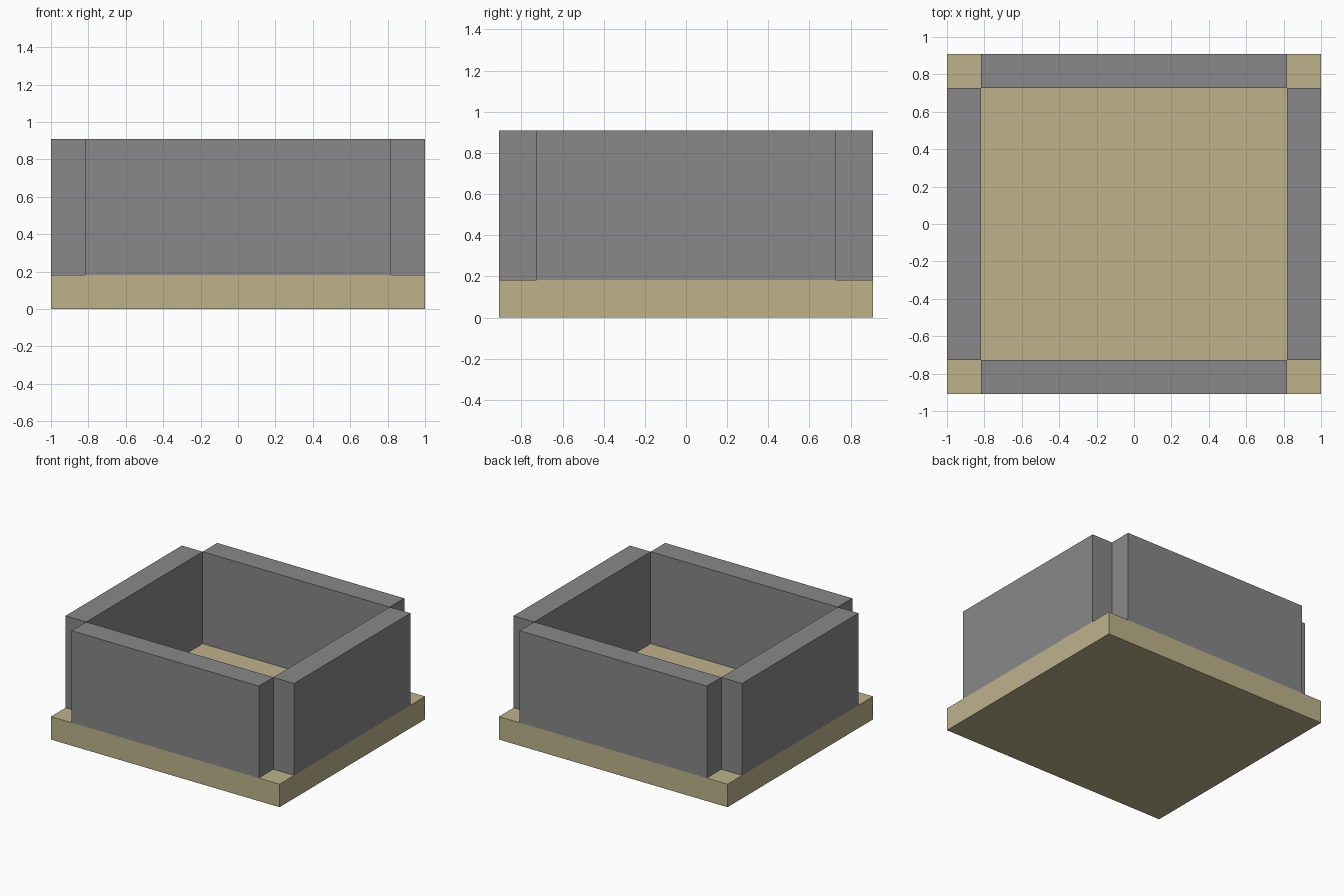
import bpy
from mathutils import Matrix, Vector
import bmesh

cube = bpy.data.objects.get("Cube")
if cube:
    bpy.data.objects.remove(cube, do_unlink=True)

UNIT = 1 / 11          # the model is laid out on a grid of elevenths
HALF_X, HALF_Y = 11 * UNIT, 10 * UNIT
THICK = 2 * UNIT       # slab height and wall thickness
TOP = 10 * UNIT


def material(name, colour):
    mat = bpy.data.materials.new(name)
    mat.use_nodes = True
    mat.diffuse_color = (*colour, 1)
    mat.node_tree.nodes["Principled BSDF"].inputs["Base Color"].default_value = (*colour, 1)
    return mat


def box(name, low, high, mat):
    low, high = Vector(low), Vector(high)
    bm = bmesh.new()
    bmesh.ops.create_cube(bm, size=1, matrix=Matrix.Diagonal((*(high - low), 1)))
    mesh = bpy.data.meshes.new(name)
    bm.to_mesh(mesh)
    bm.free()
    mesh.materials.append(mat)
    obj = bpy.data.objects.new(name, mesh)
    obj.location = (low + high) / 2
    bpy.context.collection.objects.link(obj)
    return obj


tan = material("tan", (0.51, 0.45, 0.26))
grey = material("grey", (0.246, 0.246, 0.246))

# Floor slab
box("floor_slab", (-HALF_X, -HALF_Y, 0), (HALF_X, HALF_Y, THICK), tan)

# Four walls, stopping short of the corners so each corner stays notched
inner_x, inner_y = HALF_X - THICK, HALF_Y - THICK
box("front_wall", (-inner_x, -HALF_Y, THICK), (inner_x, -inner_y, TOP), grey)
box("back_wall", (-inner_x, inner_y, THICK), (inner_x, HALF_Y, TOP), grey)
box("right_wall", (-HALF_X, -inner_y, THICK), (-inner_x, inner_y, TOP), grey)
box("left_wall", (inner_x, -inner_y, THICK), (HALF_X, inner_y, TOP), grey)
